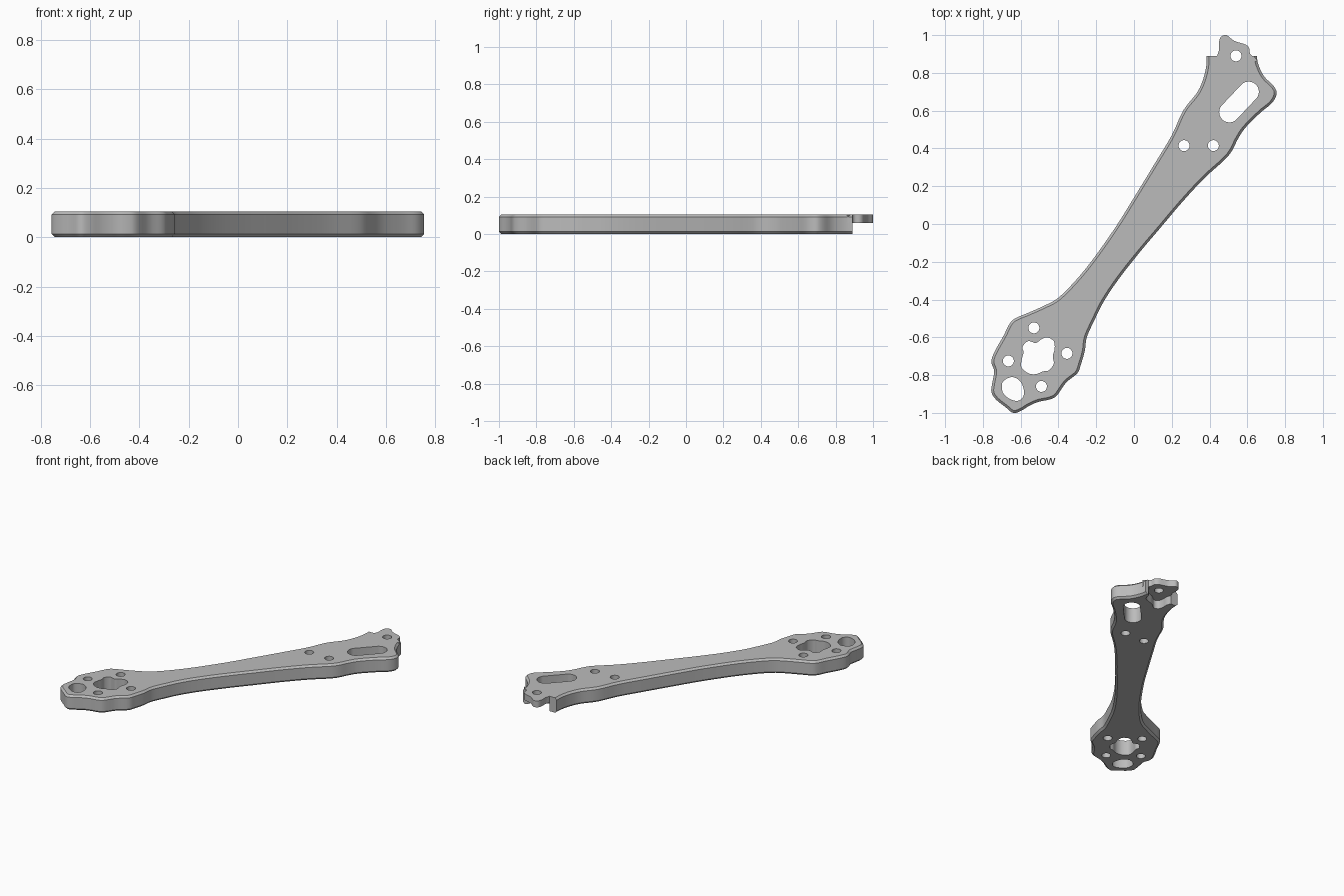
import bpy, bmesh, math
from mathutils import Vector

if "Cube" in bpy.data.objects:
    bpy.data.objects.remove(bpy.data.objects["Cube"], do_unlink=True)

THICK = 0.105     # plate thickness
LAP = 0.06        # height of the lap joint
SEAM = 0.89       # y of the squared end
CHAMFER = 0.013
HOLE = 0.029

grey = bpy.data.materials.new("plate_grey")
grey.use_nodes = True
colour = (0.5, 0.5, 0.5, 1)
grey.diffuse_color = colour
grey.node_tree.nodes["Principled BSDF"].inputs["Base Color"].default_value = colour


def smooth_loop(points, steps=4):
    """Closed Catmull-Rom loop through points given in hundredths."""
    pts = [Vector(p) / 100 for p in points]
    n, out = len(pts), []
    for i in range(n):
        a, b, c, d = (pts[(i + k) % n] for k in (-1, 0, 1, 2))
        for s in range(steps):
            t = s / steps
            out.append(b + ((c - a) * t + (2*a - 5*b + 4*c - d) * t**2
                            + (3*b - a - 3*c + d) * t**3) / 2)
    return out


def inset(loop, dist):
    """Move a clockwise loop inwards."""
    out = []
    for i, p in enumerate(loop):
        t = (loop[(i + 1) % len(loop)] - loop[i - 1]).normalized()
        out.append(p + Vector((t.y, -t.x)) * dist)
    return out


def loft(name, rings):
    """Solid from (loop, z) rings, capped at both ends."""
    bm = bmesh.new()
    rows = [[bm.verts.new((p.x, p.y, z)) for p in loop] for loop, z in rings]
    n = len(rows[0])
    for low, high in zip(rows, rows[1:]):
        for i in range(n):
            j = (i + 1) % n
            bm.faces.new((low[i], low[j], high[j], high[i]))
    bm.faces.new(rows[0])
    bm.faces.new(rows[-1])
    bmesh.ops.recalc_face_normals(bm, faces=bm.faces)
    mesh = bpy.data.meshes.new(name)
    bm.to_mesh(mesh)
    bm.free()
    obj = bpy.data.objects.new(name, mesh)
    obj.data.materials.append(grey)
    bpy.context.collection.objects.link(obj)
    return obj


def combine(target, tool, operation="DIFFERENCE"):
    mod = target.modifiers.new(operation.lower(), "BOOLEAN")
    mod.operation, mod.solver, mod.object = operation, "EXACT", tool
    bpy.context.view_layer.objects.active = target
    bpy.ops.object.modifier_apply(modifier=mod.name)
    bpy.data.objects.remove(tool, do_unlink=True)


def cut(target, loop, low=-0.1, high=0.2):
    combine(target, loft("cutter", [(loop, low), (loop, high)]))


def slot_loop(start, end, radius, steps=16):
    """Rounded slot between two points; a circle when they coincide."""
    a, b = Vector(start), Vector(end)
    turn = math.atan2(b.y - a.y, b.x - a.x) - math.pi / 2
    loop = []
    for centre, base in ((b, turn), (a, turn + math.pi)):
        for i in range(steps):
            ang = base + math.pi * (i + 0.5) / steps
            loop.append(centre + radius * Vector((math.cos(ang), math.sin(ang))))
    return loop


# Arm plate with chamfered rim, drawn clockwise from the wide squared end
right_edge = [(65, 95), (65, 89), (66, 84), (69, 78), (74, 73), (75.5, 69), (73, 64),
              (67, 59), (59, 51), (55, 45), (52, 39), (48, 34), (37, 24), (25, 11),
              (14, -2), (3, -15), (-8, -29), (-16, -41), (-21, -51)]
hub_edge = [(-25, -60), (-26, -67), (-28, -74), (-30, -79), (-36, -84), (-41, -91),
            (-45, -93), (-50, -94), (-55, -96), (-60, -99), (-64, -100), (-68, -97),
            (-73, -93), (-75.5, -89), (-75, -84), (-74, -78), (-75.5, -73), (-74, -68),
            (-69, -59), (-66, -53), (-63, -50), (-56, -47)]
left_edge = [(-47, -43), (-40, -39), (-31, -30), (-22, -19), (-10, -2), (0, 14),
             (11, 32), (20, 47), (26, 60), (33, 69), (36, 75), (38, 82), (38.5, 89),
             (38, 95)]
outer = smooth_loop(right_edge + hub_edge + left_edge)
inner = inset(outer, CHAMFER)
arm = loft("arm_plate", [(inner, 0), (outer, CHAMFER),
                         (outer, THICK - CHAMFER), (inner, THICK)])

# Square off the end at the seam
cut(arm, [Vector(p) for p in ((0, SEAM), (1, SEAM), (1, 1.2), (0, 1.2))])

# Upper lap tongue, and the matching pocket mirrored below it
tongue_edge = [(44, 86), (44, 89), (45, 92), (45, 96), (46, 99), (49, 100), (53, 97),
               (59, 95), (61, 93), (61.5, 90), (64, 88), (64, 86)]
tongue = smooth_loop(tongue_edge)
combine(arm, loft("tongue", [(tongue, LAP), (tongue, THICK)]), "UNION")
pocket = [Vector((p.x, 2 * SEAM - p.y)) for p in tongue]
cut(arm, pocket, -0.1, LAP)

# Bolt holes in both ends
for spot in ((0.54, SEAM), (0.265, 0.415), (0.42, 0.415), (-0.53, -0.55),
             (-0.665, -0.725), (-0.355, -0.685), (-0.49, -0.86)):
    cut(arm, slot_loop(spot, spot, HOLE))

# Long diagonal slot
cut(arm, slot_loop((0.505, 0.592), (0.607, 0.7), 0.054))

# Lobed shaft opening and rounded weight-saving window in the hub
shaft = [(-56, -62), (-52, -63), (-49, -61), (-46, -60), (-42.5, -62), (-42, -66),
         (-43, -70), (-42.5, -74), (-45, -77.5), (-48, -78), (-52, -79.5), (-56, -79),
         (-59.5, -76), (-59.5, -72), (-58.5, -68), (-59, -65)]
window = [(-69, -83), (-64.5, -81), (-60.5, -83), (-58.5, -87), (-58.5, -91),
          (-61, -93.5), (-65, -93), (-69, -90), (-70, -86)]
for opening in (shaft, window):
    cut(arm, smooth_loop(opening))

# Smooth walls, crisp edges
bpy.ops.object.select_all(action="DESELECT")
arm.select_set(True)
bpy.context.view_layer.objects.active = arm
bpy.ops.object.shade_smooth_by_angle(angle=math.radians(30))
